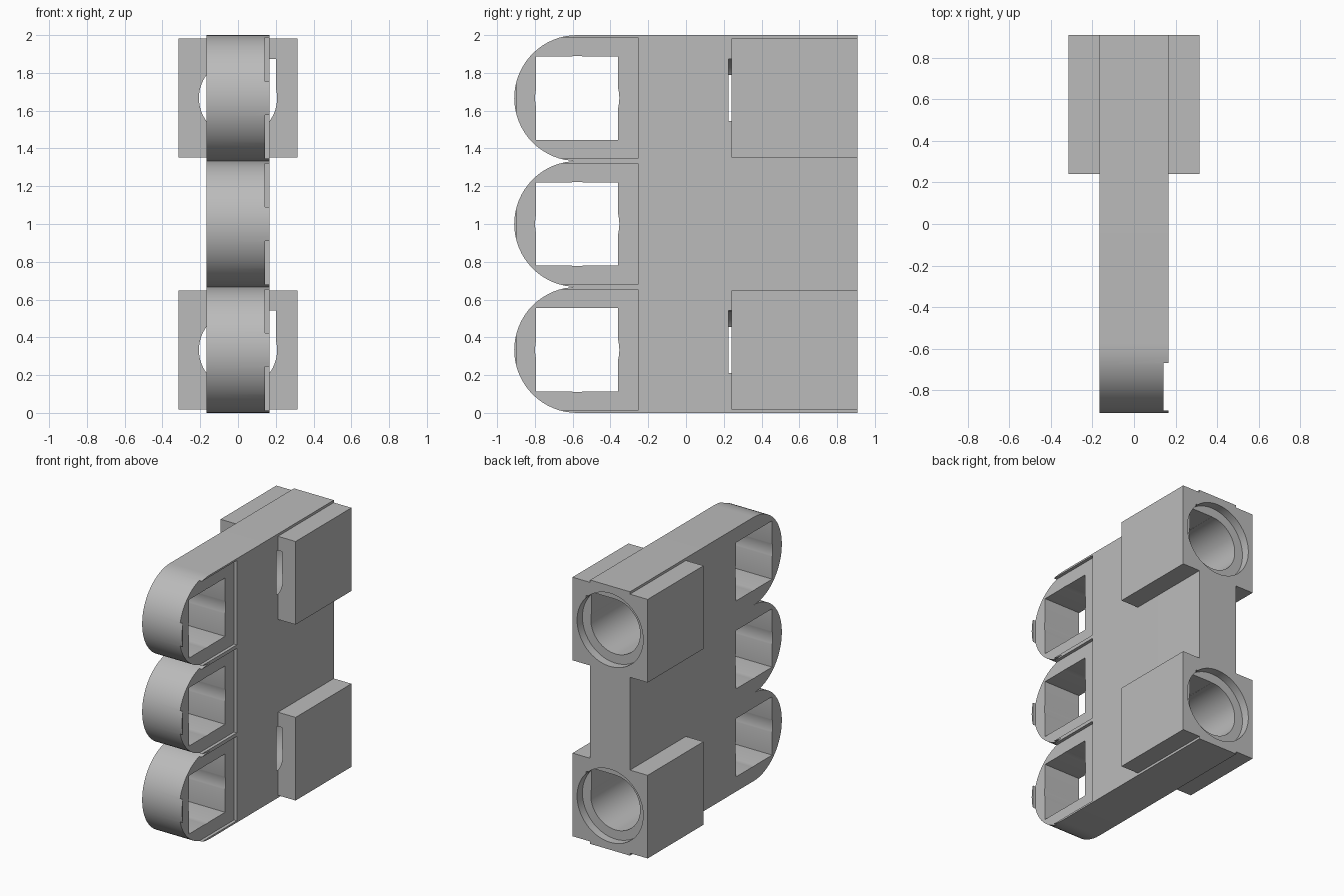
import bpy, bmesh, math
from mathutils import Matrix, Vector

cube = bpy.data.objects.get("Cube")
if cube:
    bpy.data.objects.remove(cube, do_unlink=True)

R = 1 / 3                      # lobe radius, also half the row pitch
LOBE_Y, BACK = -0.576, 0.909
HALF = 0.167                   # half thickness of the plate
ROWS = [R, 3 * R, 5 * R]

grey = bpy.data.materials.new("plain grey")
grey.use_nodes = True
grey.diffuse_color = (0.5, 0.5, 0.5, 1)
grey.node_tree.nodes["Principled BSDF"].inputs["Base Color"].default_value = (0.5, 0.5, 0.5, 1)


def finish(name, bm):
    bmesh.ops.recalc_face_normals(bm, faces=bm.faces)
    mesh = bpy.data.meshes.new(name)
    bm.to_mesh(mesh)
    bm.free()
    mesh.materials.append(grey)
    obj = bpy.data.objects.new(name, mesh)
    bpy.context.collection.objects.link(obj)
    return obj


def box(name, lo, hi):
    lo, hi = Vector(lo), Vector(hi)
    bm = bmesh.new()
    bmesh.ops.create_cube(bm, size=1, matrix=Matrix.Translation((lo + hi) / 2) @ Matrix.Diagonal((*(hi - lo), 1)))
    return finish(name, bm)


def rod(name, centre, radius, length, axis):
    turn = Matrix.Rotation(math.pi / 2, 4, "Y" if axis == "X" else "X")
    bm = bmesh.new()
    bmesh.ops.create_cone(bm, cap_ends=True, segments=64, radius1=radius, radius2=radius,
                          depth=length, matrix=Matrix.Translation(centre) @ turn)
    return finish(name, bm)


def combine(target, tool, operation):
    mod = target.modifiers.new(operation, "BOOLEAN")
    mod.operation, mod.solver, mod.object = operation, "EXACT", tool
    bpy.context.view_layer.objects.active = target
    bpy.ops.object.modifier_apply(modifier=mod.name)
    bpy.data.objects.remove(tool, do_unlink=True)


# Plate whose front edge is three half-round lobes
outline = [(BACK, 0)]
for row, z in enumerate(ROWS):
    for i in range(1 if row else 0, 33):
        a = -math.pi / 2 + math.pi * i / 32
        outline.append((LOBE_Y - R * math.cos(a), z + R * math.sin(a)))
outline.append((BACK, 2))
bm = bmesh.new()
side = bm.faces.new([bm.verts.new((-HALF, y, z)) for y, z in outline])
new = bmesh.ops.extrude_face_region(bm, geom=[side])["geom"]
bmesh.ops.translate(bm, verts=[v for v in new if isinstance(v, bmesh.types.BMVert)], vec=(2 * HALF, 0, 0))
body = finish("connector_body", bm)

# Square socket blocks at the back
for z in (ROWS[0], ROWS[2]):
    combine(body, box("socket_block", (-0.315, 0.24, z - 0.315), (0.315, BACK, z + 0.315)), "UNION")

# Stepped bore and square keyway in each socket
for z in (ROWS[0], ROWS[2]):
    combine(body, rod("bore", (0, 0.725, z), 0.207, 1, "Y"), "DIFFERENCE")
    combine(body, rod("counterbore", (0, 1.345, z), 0.277, 1, "Y"), "DIFFERENCE")
    combine(body, box("keyway", (0, 0.225, z), (0.201, 1.2, z + 0.208)), "DIFFERENCE")

# Window through each lobe and shallow recess on its side
for z in ROWS:
    combine(body, box("window", (-1, LOBE_Y - 0.217, z - 0.221), (1, LOBE_Y + 0.217, z + 0.221)), "DIFFERENCE")
    combine(body, rod("window_round", (0, LOBE_Y, z), 0.223, 2, "X"), "DIFFERENCE")
    combine(body, box("recess", (0.143, LOBE_Y - 0.321, z - 0.32), (0.5, -0.253, z + 0.32)), "DIFFERENCE")

# Smooth the rounded surfaces, keep the edges sharp
body.select_set(True)
bpy.context.view_layer.objects.active = body
bpy.ops.object.shade_smooth_by_angle(angle=math.radians(25))
